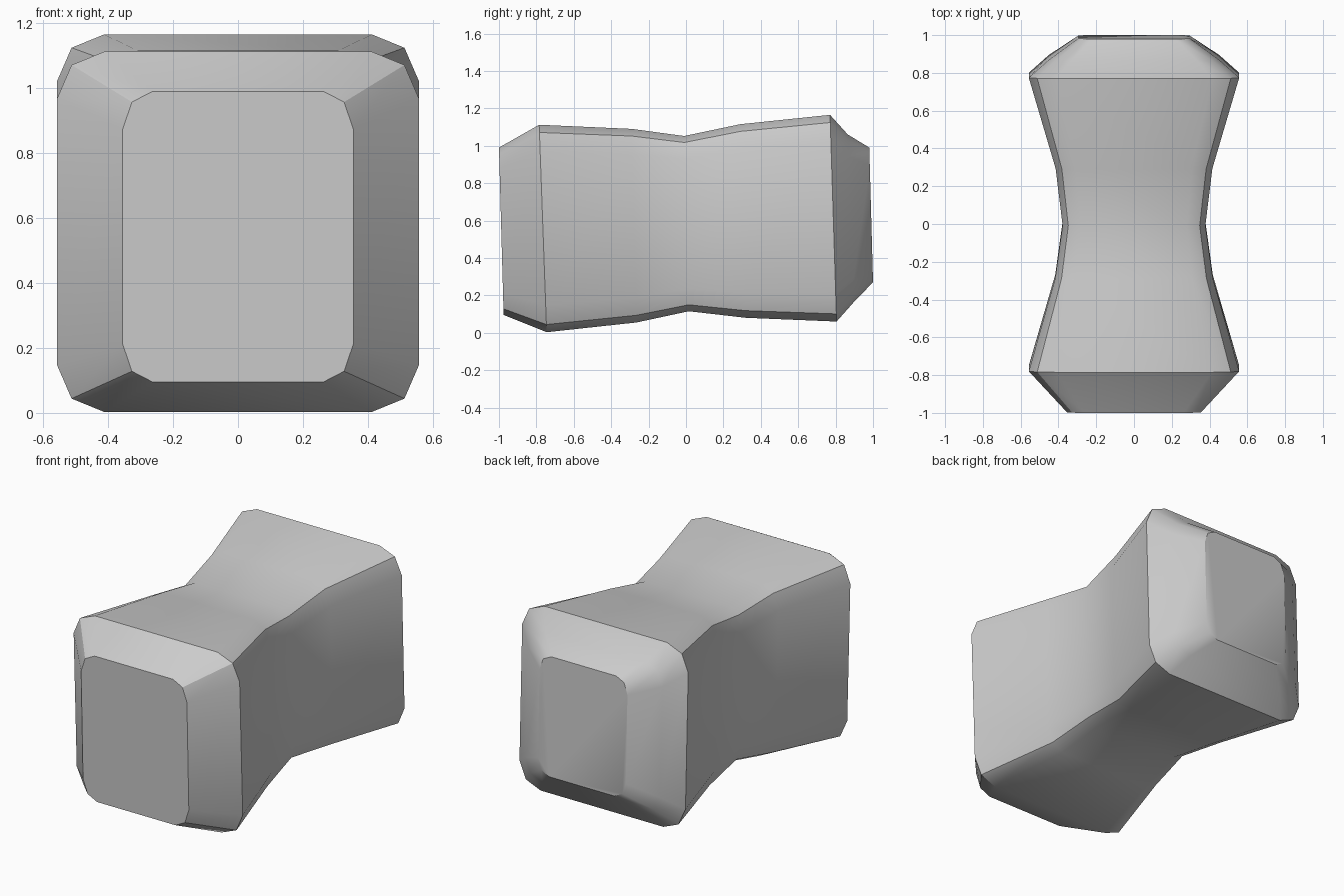
import bpy, bmesh

if "Cube" in bpy.data.objects:
    bpy.data.objects.remove(bpy.data.objects["Cube"])

# Rings from front to back: half width, (y, z) at top, (y, z) at bottom
RINGS = [
    (0.355, (-1.00, 0.99), (-0.975, 0.095)),
    (0.557, (-0.785, 1.112), (-0.745, 0.003)),
    (0.417, (-0.29, 1.09), (-0.265, 0.055)),
    (0.378, (-0.01, 1.052), (0.015, 0.115)),
    (0.415, (0.29, 1.115), (0.32, 0.08)),
    (0.557, (0.77, 1.165), (0.805, 0.06)),
    (0.45, (0.865, 1.06), (0.90, 0.167)),
    (0.295, (0.98, 0.99), (1.00, 0.27)),
]

# Rounded-corner unit section: x in -1..1, height fraction in 0..1
CORNER = [(1.0, 0.87), (0.92, 0.963), (0.74, 1.0)]
SECTION = (CORNER
           + [(-x, t) for x, t in reversed(CORNER)]
           + [(-x, 1 - t) for x, t in CORNER]
           + [(x, 1 - t) for x, t in reversed(CORNER)])


def loft(name):
    bm = bmesh.new()
    loops = []
    for w, (yt, zt), (yb, zb) in RINGS:
        loops.append([bm.verts.new((x * w, yb + (yt - yb) * t, zb + (zt - zb) * t))
                      for x, t in SECTION])
    n = len(SECTION)
    for a, b in zip(loops, loops[1:]):
        for i in range(n):
            j = (i + 1) % n
            bm.faces.new((a[i], a[j], b[j], b[i]))
    bm.faces.new(loops[0])
    bm.faces.new(loops[-1])
    bmesh.ops.recalc_face_normals(bm, faces=bm.faces)
    mesh = bpy.data.meshes.new(name)
    bm.to_mesh(mesh)
    bm.free()
    obj = bpy.data.objects.new(name, mesh)
    bpy.context.collection.objects.link(obj)
    return obj


# Waisted block with bevelled ends
block = loft("waisted_block")
bpy.context.view_layer.objects.active = block
block.select_set(True)
bpy.ops.object.shade_smooth_by_angle(angle=0.56)
